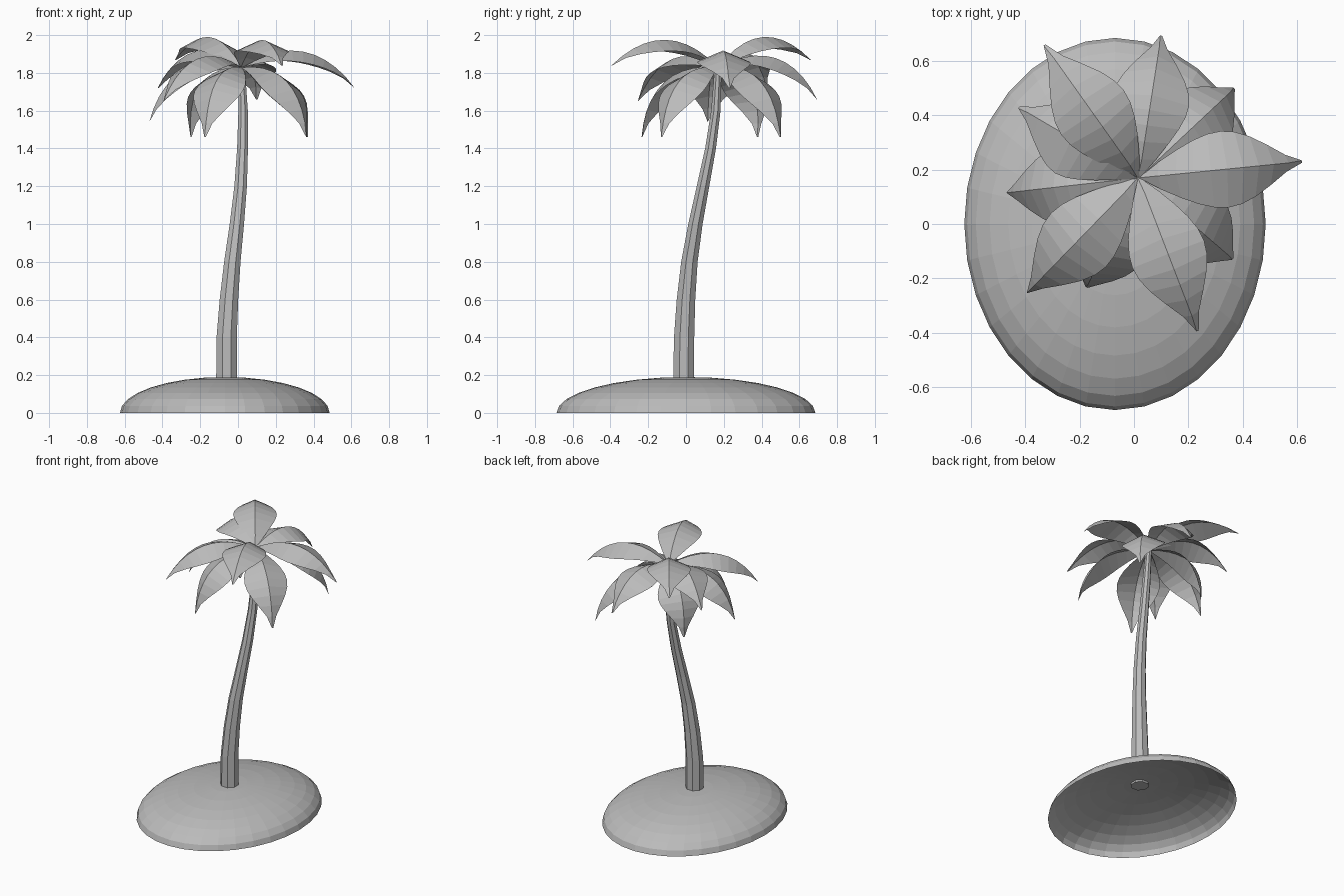
import bpy, bmesh
from math import sin, cos, pi
from mathutils import Vector

cube = bpy.data.objects.get("Cube")
if cube:
    bpy.data.objects.remove(cube, do_unlink=True)

GREY = (0.5, 0.5, 0.5, 1)
grey = bpy.data.materials.new("plain grey")
grey.use_nodes = True
grey.diffuse_color = GREY
grey.node_tree.nodes["Principled BSDF"].inputs["Base Color"].default_value = GREY


def finish(name, bm):
    """Turn a bmesh into a flat-shaded object."""
    mesh = bpy.data.meshes.new(name)
    bm.to_mesh(mesh)
    bm.free()
    mesh.materials.append(grey)
    obj = bpy.data.objects.new(name, mesh)
    bpy.context.collection.objects.link(obj)
    return obj


def loft(bm, rows, closed=False):
    """Bridge equal-length rows of points with quads."""
    grid = [[bm.verts.new(p) for p in row] for row in rows]
    for a, b in zip(grid, grid[1:]):
        n = len(a)
        for i in range(n if closed else n - 1):
            j = (i + 1) % n
            bm.faces.new((a[i], a[j], b[j], b[i]))
    return grid


# Island: open-bottomed half ellipsoid
bm = bmesh.new()
bmesh.ops.create_uvsphere(bm, u_segments=32, v_segments=16, radius=1)
lower = [v for v in bm.verts if v.co.z < -0.01]
bmesh.ops.delete(bm, geom=lower, context='VERTS')
bmesh.ops.scale(bm, vec=(0.555, 0.685, 0.19), verts=bm.verts)
bmesh.ops.translate(bm, vec=(-0.07, 0, 0), verts=bm.verts)
finish("island", bm)

# Trunk: eight-sided tapering tube along a leaning path (x, y, z, radius)
PATH = [(-0.06, -0.012, 0.175, 0.06), (-0.06, -0.01, 0.4, 0.058),
        (-0.048, 0.0, 0.6, 0.053), (-0.03, 0.018, 0.8, 0.047),
        (-0.006, 0.05, 1.0, 0.041), (0.014, 0.09, 1.2, 0.036),
        (0.024, 0.13, 1.4, 0.031), (0.027, 0.158, 1.6, 0.027),
        (0.018, 0.17, 1.83, 0.02)]
bm = bmesh.new()
rings = [[(x + r * cos(pi * k / 4 + pi / 8), y + r * sin(pi * k / 4 + pi / 8), z)
          for k in range(8)] for x, y, z, r in PATH]
grid = loft(bm, rings, closed=True)
bm.faces.new(grid[0][::-1])
bm.faces.new(grid[-1])
finish("trunk", bm)

# Fronds: arched leaves folded along the midrib, given by their tips
CROWN = Vector((0.018, 0.17, 1.83))
TIPS = {
    "upper": [(0.62, 0.23, 1.72), (0.235, -0.395, 1.84), (-0.33, 0.66, 1.87)],
    "middle": [(-0.395, -0.255, 1.65), (-0.47, 0.115, 1.54),
               (-0.425, 0.43, 1.72), (0.10, 0.695, 1.66)],
    "lower": [(0.37, 0.50, 1.46), (0.365, -0.13, 1.46),
              (-0.175, -0.235, 1.46), (-0.25, 0.38, 1.46)],
}
STEPS = 10


def frond(name, tip):
    chord = Vector(tip) - CROWN
    side = Vector((-chord.y, chord.x, 0)).normalized()
    up = chord.cross(side).normalized()
    bend = 0.14
    rows = []
    for i in range(STEPS + 1):
        t = i / STEPS
        rib = CROWN + chord * t + up * (4 * bend * t * (1 - t))
        tangent = chord + up * (4 * bend * (1 - 2 * t))
        normal = tangent.cross(side).normalized()
        half = 0.004 + 0.138 * max(0, sin(pi * t)) ** 0.9 * (1 - t ** 8)
        drop = normal * (half * 0.42)
        rows.append([rib - side * half - drop, rib, rib + side * half - drop])
    bm = bmesh.new()
    loft(bm, rows)
    bmesh.ops.remove_doubles(bm, verts=bm.verts, dist=0.006)
    bmesh.ops.reverse_faces(bm, faces=[f for f in bm.faces if f.normal.dot(up) < 0])
    bm.normal_update()
    if sum(f.normal.dot(up) for f in bm.faces) < 0:
        bmesh.ops.reverse_faces(bm, faces=bm.faces)
    finish(name, bm)


for layer, tips in TIPS.items():
    for n, tip in enumerate(tips, 1):
        frond(f"{layer}_frond_{n}", tip)
